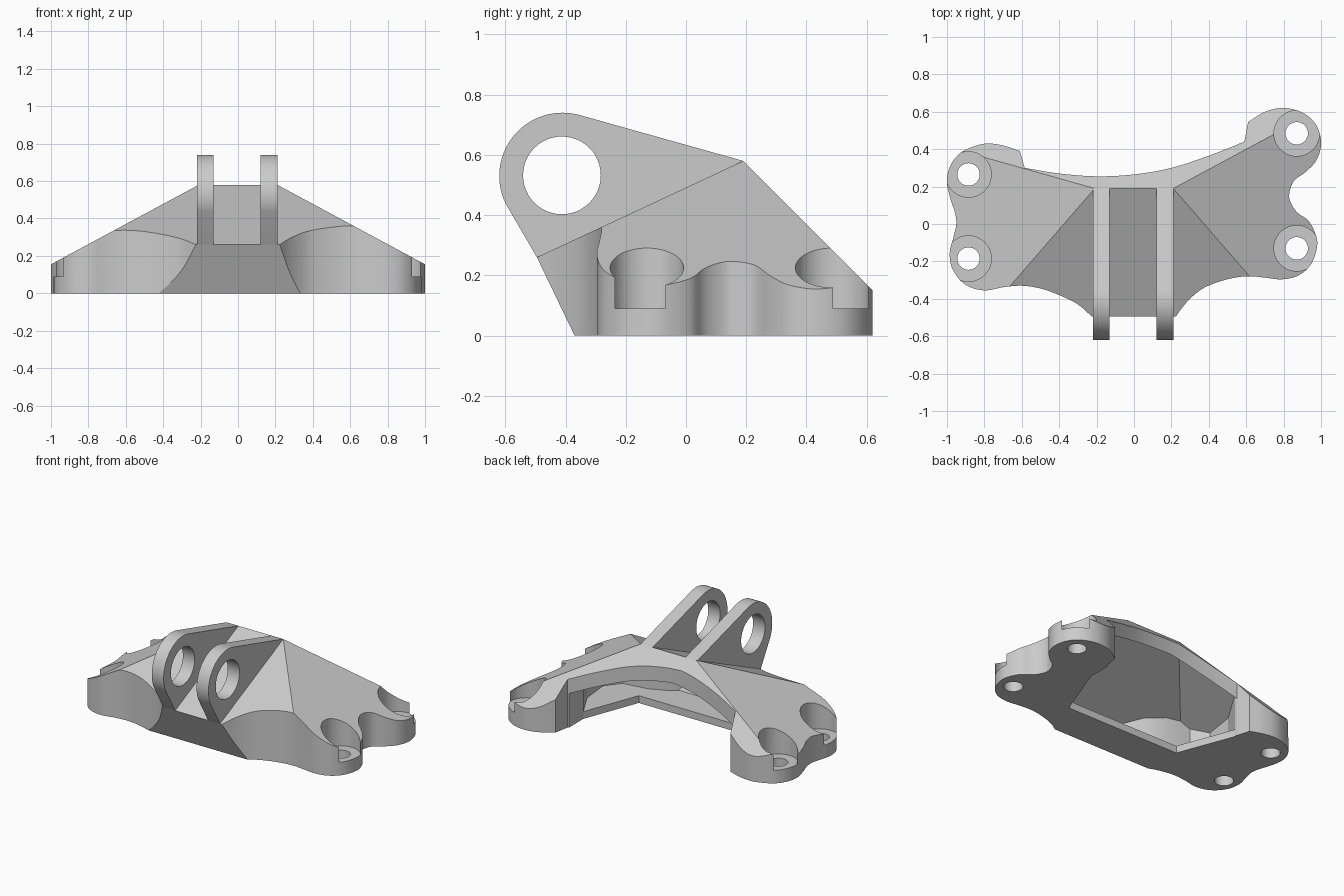
import bpy, bmesh, math
from mathutils import Vector

if "Cube" in bpy.data.objects:
    bpy.data.objects.remove(bpy.data.objects["Cube"])


def add(name, bm):
    bmesh.ops.recalc_face_normals(bm, faces=bm.faces[:])
    me = bpy.data.meshes.new(name)
    bm.to_mesh(me)
    bm.free()
    ob = bpy.data.objects.new(name, me)
    bpy.context.collection.objects.link(ob)
    return ob


def extrude(name, pts, vec):
    bm = bmesh.new()
    f = bm.faces.new([bm.verts.new(p) for p in pts])
    r = bmesh.ops.extrude_face_region(bm, geom=[f])
    bmesh.ops.translate(bm, vec=vec, verts=[v for v in r["geom"] if isinstance(v, bmesh.types.BMVert)])
    return add(name, bm)


def prism(name, pts, z0, z1):
    return extrude(name, [(x, y, z0) for x, y in pts], (0, 0, z1 - z0))


def disc(cx, cy, r, n=48):
    return [(cx + r * math.cos(2 * math.pi * i / n), cy + r * math.sin(2 * math.pi * i / n)) for i in range(n)]


def boolean(ob, other, op):
    m = ob.modifiers.new("cut", "BOOLEAN")
    m.operation, m.object, m.solver = op, other, "EXACT"
    bpy.context.view_layer.objects.active = ob
    bpy.ops.object.modifier_apply(modifier=m.name)
    bpy.data.objects.remove(other)


def spline(pts, n=5):
    # smooth curve through the points
    p = [Vector(q) for q in pts]
    p = [2 * p[0] - p[1]] + p + [2 * p[-1] - p[-2]]
    out = []
    for i in range(1, len(p) - 2):
        a, b, c, d = p[i - 1:i + 3]
        for k in range(n):
            t = k / n
            q = 0.5 * (2 * b + (c - a) * t + (2 * a - 5 * b + 4 * c - d) * t * t
                       + (3 * b - a - 3 * c + d) * t ** 3)
            out.append(tuple(q))
    return out + [tuple(p[-2])]


def roof_hull(name, offset, base):
    # box trimmed by the sloping roof planes and the leaning front plane
    planes = [((0.21, 0, 0.58), (0.538, 0, 1)), ((-0.21, 0, 0.58), (-0.538, 0, 1)),
              ((0, 0.19, 0.58), (0, -0.467, 1)), ((0, 0.19, 0.58), (0, 1, 1)),
              ((-0.21, 0.19, 0.58), (-0.2, 1.2, 1)), ((0, -0.37, 0), (0, -1, -0.481)),
              ((0, 0, base), (0, 0, -1))]
    bm = bmesh.new()
    bmesh.ops.create_cube(bm, size=4)
    for i, (co, no) in enumerate(planes):
        no = Vector(no).normalized()
        co = Vector(co) - no * (offset if i < 6 else 0)
        r = bmesh.ops.bisect_plane(bm, geom=bm.verts[:] + bm.edges[:] + bm.faces[:], dist=1e-6,
                                   plane_co=co, plane_no=no, clear_outer=True)
        edges = [e for e in r["geom_cut"] if isinstance(e, bmesh.types.BMEdge)]
        bmesh.ops.contextual_create(bm, geom=edges)
    return add(name, bm)


# plan outline of the body
right = spline([(0.22, -0.50), (0.28, -0.42), (0.36, -0.35), (0.45, -0.31), (0.55, -0.285), (0.63, -0.28),
                (0.71, -0.288), (0.79, -0.296), (0.88, -0.275), (0.95, -0.21), (0.98, -0.11), (0.965, -0.04),
                (0.93, 0.02), (0.875, 0.06), (0.84, 0.11), (0.83, 0.16), (0.855, 0.23), (0.92, 0.28),
                (0.975, 0.34), (1.0, 0.42), (0.988, 0.50), (0.95, 0.56), (0.88, 0.605), (0.79, 0.62),
                (0.70, 0.60), (0.61, 0.545)])
back = spline([(0.59, 0.44), (0.4, 0.365), (0.2, 0.30), (0, 0.265), (-0.2, 0.255), (-0.4, 0.27), (-0.585, 0.30)])
left = spline([(-0.61, 0.39), (-0.70, 0.42), (-0.79, 0.43), (-0.87, 0.41), (-0.94, 0.37), (-0.987, 0.30),
               (-1, 0.22), (-0.98, 0.13), (-0.957, 0.06), (-0.95, 0), (-0.965, -0.07), (-0.985, -0.15),
               (-0.975, -0.23), (-0.93, -0.30), (-0.87, -0.34), (-0.79, -0.355), (-0.70, -0.338),
               (-0.6, -0.33), (-0.5, -0.345), (-0.4, -0.38), (-0.3, -0.43), (-0.22, -0.50)])
body = prism("bracket_body", right + back + left, 0, 1)
boolean(body, roof_hull("roof", 0, -0.5), "INTERSECT")

# hollow under the roof, open to the back
half = [(0.2, -0.38), (0.32, -0.28), (0.45, -0.225), (0.62, -0.2), (0.7, -0.1), (0.68, 0.1), (0.583, 0.28), (0.583, 0.9)]
cavity = prism("cavity", half + [(-x, y) for x, y in half[::-1]], -0.2, 1)
boolean(cavity, roof_hull("cavity_roof", 0.07, 0.05), "INTERSECT")
boolean(body, cavity, "DIFFERENCE")

# opening in the base
half = [(0.435, -0.11), (0.583, 0.28), (0.583, 0.9)]
boolean(body, prism("base_opening", half + [(-x, y) for x, y in half[::-1]], -0.1, 0.1), "DIFFERENCE")

# counterbored bolt holes
for x, y in [(0.87, 0.485), (0.87, -0.13), (-0.885, 0.265), (-0.885, -0.185)]:
    boolean(body, prism("counterbore", disc(x, y, 0.122), 0.09, 1), "DIFFERENCE")
    boolean(body, prism("bolt_hole", disc(x, y, 0.06, 32), -0.1, 0.5), "DIFFERENCE")

# pair of lugs with pin holes
arc = [(-0.41 + 0.21 * math.cos(math.radians(a)), 0.53 + 0.21 * math.sin(math.radians(a)))
       for a in range(74, 207, 4)]
profile = [(0.19, 0.54), (0.19, 0.58)] + arc + [(-0.495, 0.26), (-0.478, 0.228)]
for x in (-0.22, 0.12):
    lug = extrude("lug", [(x, y, z) for y, z in profile], (0.09, 0, 0))
    pin = extrude("pin_hole", [(x - 0.1, y, z) for y, z in disc(-0.412, 0.532, 0.129)], (0.3, 0, 0))
    boolean(lug, pin, "DIFFERENCE")
    boolean(body, lug, "UNION")

bpy.ops.object.select_all(action="DESELECT")
body.select_set(True)
bpy.context.view_layer.objects.active = body
bpy.ops.object.shade_smooth_by_angle(angle=math.radians(20))
